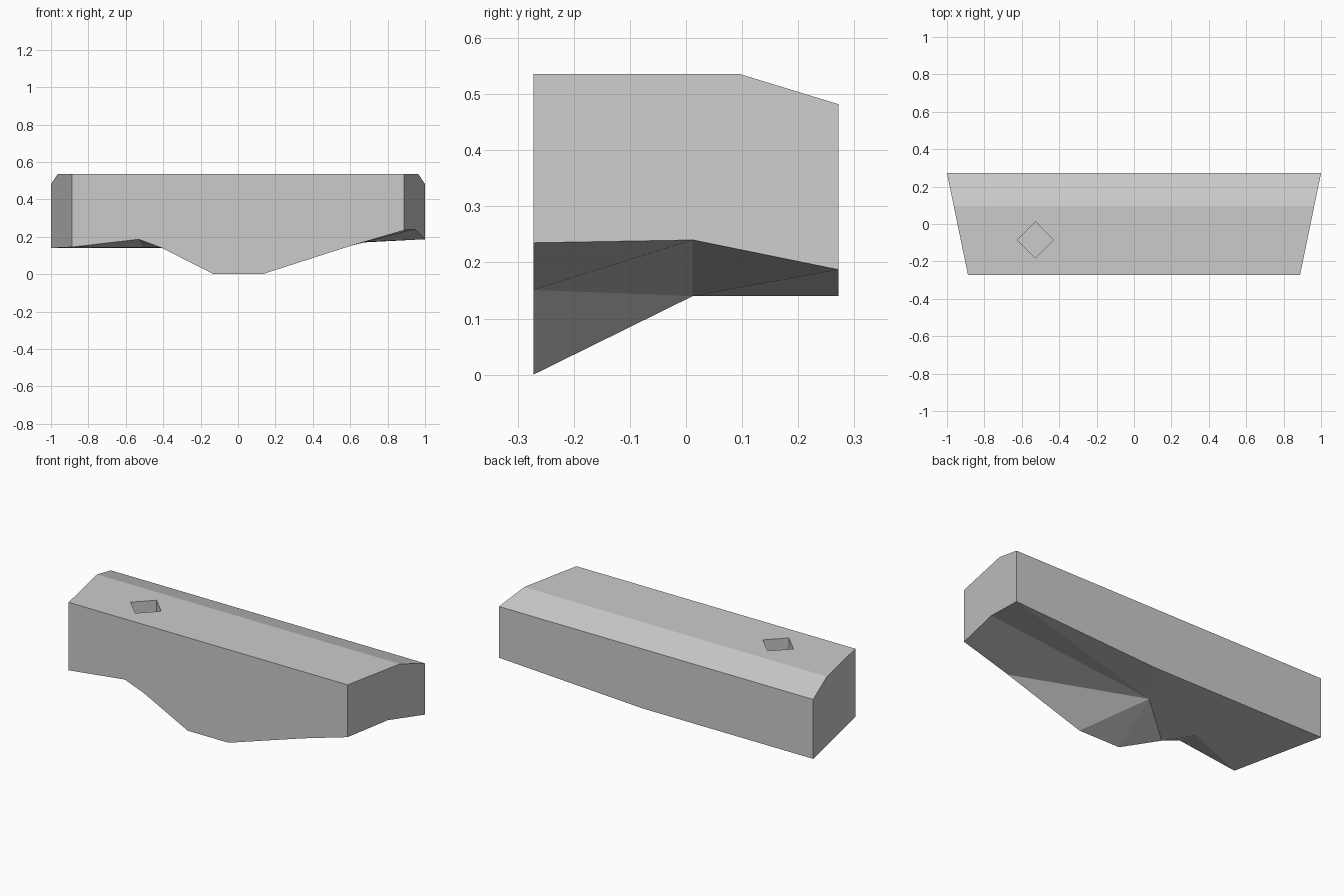
import bpy, bmesh, math

if "Cube" in bpy.data.objects:
    bpy.data.objects.remove(bpy.data.objects["Cube"])

F, B = -0.272, 0.272          # front and back planes
BEVEL_Y, MID_Y = 0.095, 0.012 # top crease, underside ridge


def side_x(y):
    """Half width of the tapered block at depth y."""
    return 0.888 + 0.112 * (y - F) / (B - F)


# Upper block outline, mirrored left/right
P = {}
for s, tag in ((-1, "L"), (1, "R")):
    for name, y, z in (("front", F, 0.536), ("crease", BEVEL_Y, 0.536), ("back", B, 0.482)):
        P[name + tag] = (s * side_x(y), y, z)

# Rough underside points
P.update(
    fl=(-side_x(F), F, 0.145), notch=(-0.53, F, 0.187), bulgeL=(-0.41, F, 0.142),
    footL=(-0.13, F, 0), footR=(0.13, F, 0), bulgeR=(0.6, F, 0.151),
    fr=(side_x(F), F, 0.235), midR=(side_x(MID_Y), MID_Y, 0.24),
    br=(1, B, 0.187), bk=(0.09, B, 0.14), bl=(-1, B, 0.14),
    hub=(-0.09, MID_Y, 0.14), notch_end=(-0.51, -0.12, 0.142))

FACES = [
    # top, back slope, sides, front, back
    "frontL frontR creaseR creaseL", "creaseL creaseR backR backL",
    "frontL creaseL backL bl fl", "frontR fr midR br backR creaseR",
    "frontL fl notch bulgeL footL footR bulgeR fr frontR",
    "backL backR br bk bl",
    # underside facets fanning out from the hub
    "fr bulgeR midR", "midR bulgeR hub", "midR hub br", "hub bk br",
    "hub bulgeR footR", "hub footR footL", "hub footL bulgeL",
    "hub bulgeL notch_end", "bulgeL notch notch_end", "notch fl notch_end",
    "notch_end fl bl", "notch_end bl hub", "hub bl bk",
]

bm = bmesh.new()
V = {k: bm.verts.new(co) for k, co in P.items()}
for f in FACES:
    bm.faces.new([V[k] for k in f.split()])
bmesh.ops.recalc_face_normals(bm, faces=bm.faces)
mesh = bpy.data.meshes.new("ledge_block")
bm.to_mesh(mesh)
bm.free()
block = bpy.data.objects.new("ledge_block", mesh)
bpy.context.collection.objects.link(block)

# Diamond socket sunk into the top
top, depth = 0.536, 0.15
bpy.ops.mesh.primitive_cylinder_add(vertices=4, radius=0.097, depth=2 * depth,
                                    location=(-0.527, -0.085, top))
cutter = bpy.context.object
cutter.name = "socket_cutter"
cutter.hide_render = True

mod = block.modifiers.new("socket", "BOOLEAN")
mod.operation, mod.object, mod.solver = "DIFFERENCE", cutter, "EXACT"
bpy.context.view_layer.objects.active = block
bpy.ops.object.modifier_apply(modifier=mod.name)
bpy.data.objects.remove(cutter)
